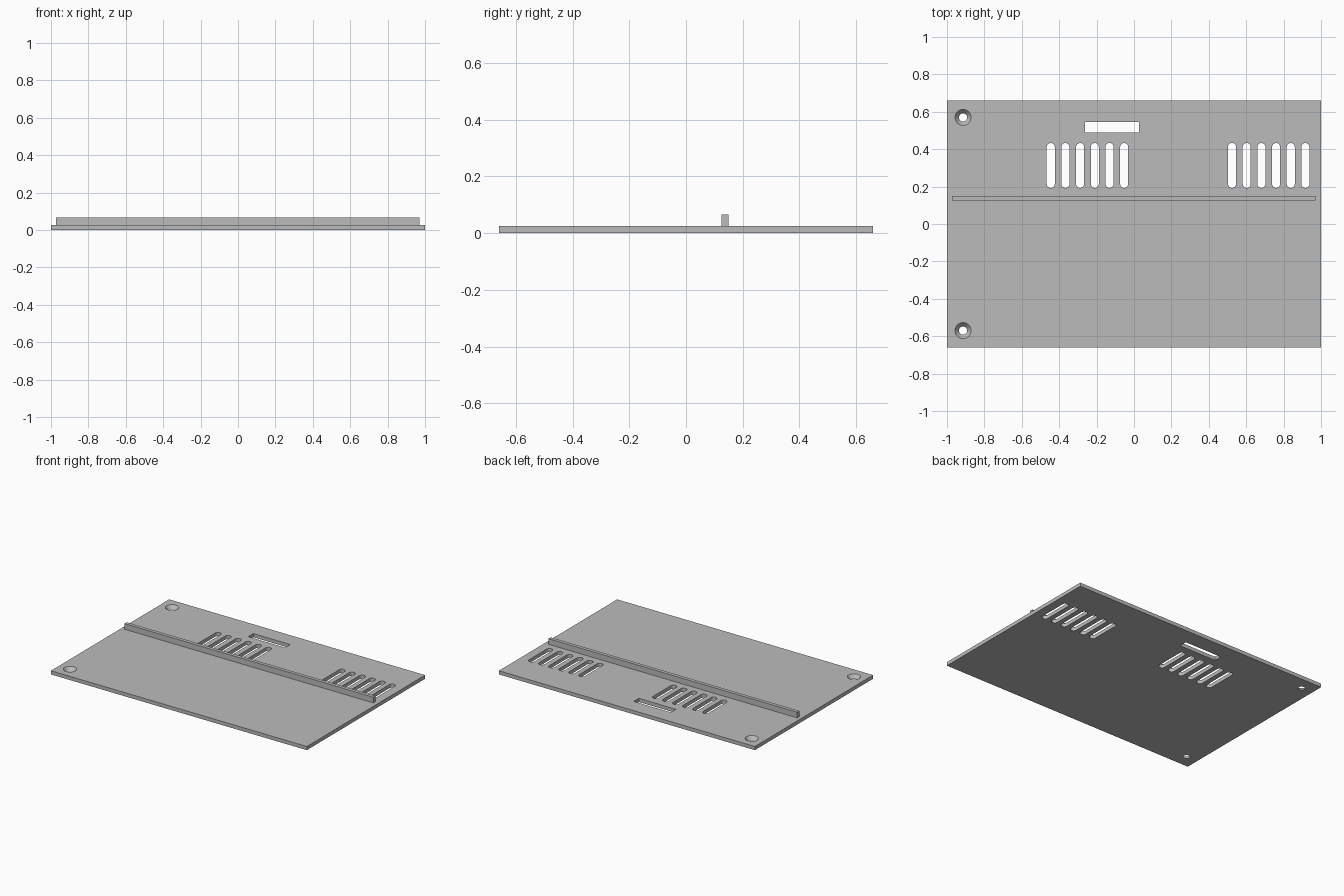
import bpy, bmesh
from math import sin, cos, pi

cube = bpy.data.objects.get("Cube")
if cube:
    bpy.data.objects.remove(cube, do_unlink=True)

WIDTH, DEPTH, THICK = 2.0, 1.32, 0.026
RIB_TOP = 0.066

grey = bpy.data.materials.new("plain grey")
grey.use_nodes = True
colour = (0.5, 0.5, 0.5, 1)
grey.diffuse_color = colour
grey.node_tree.nodes["Principled BSDF"].inputs["Base Color"].default_value = colour


def make_object(name, bm):
    bmesh.ops.recalc_face_normals(bm, faces=bm.faces)
    mesh = bpy.data.meshes.new(name)
    bm.to_mesh(mesh)
    bm.free()
    mesh.materials.append(grey)
    obj = bpy.data.objects.new(name, mesh)
    bpy.context.collection.objects.link(obj)
    return obj


def add_box(bm, x0, x1, y0, y1, z0, z1):
    verts = bmesh.ops.create_cube(bm, size=1)["verts"]
    for v in verts:
        v.co.x = x1 if v.co.x > 0 else x0
        v.co.y = y1 if v.co.y > 0 else y0
        v.co.z = z1 if v.co.z > 0 else z0


def add_loft(bm, bottom, top, z0, z1):
    low = [bm.verts.new((x, y, z0)) for x, y in bottom]
    high = [bm.verts.new((x, y, z1)) for x, y in top]
    bm.faces.new(low[::-1])
    bm.faces.new(high)
    n = len(low)
    for i in range(n):
        j = (i + 1) % n
        bm.faces.new((low[i], low[j], high[j], high[i]))


def circle(x, y, r, n=32):
    return [(x + r * cos(2 * pi * i / n), y + r * sin(2 * pi * i / n)) for i in range(n)]


def stadium(x, y0, y1, r, n=12):
    # Upright slot outline with half-round ends
    arc = [(r * cos(pi * i / n), r * sin(pi * i / n)) for i in range(n + 1)]
    return ([(x + a, y1 - r + b) for a, b in arc]
            + [(x - a, y0 + r - b) for a, b in arc])


# Base plate
bm = bmesh.new()
add_box(bm, -WIDTH / 2, WIDTH / 2, -DEPTH / 2, DEPTH / 2, 0, THICK)
plate = make_object("base_plate", bm)

# Openings: two rows of vent slots, a rectangular slot, countersunk screw holes
bm = bmesh.new()
for start in (-0.445, 0.524):
    for i in range(6):
        outline = stadium(start + i * 0.0785, 0.193, 0.433, 0.0215)
        add_loft(bm, outline, outline, -0.02, THICK + 0.02)
add_box(bm, -0.262, 0.027, 0.488, 0.545, -0.02, THICK + 0.02)
slope = (0.043 - 0.022) / THICK
for y in (-0.57, 0.57):
    add_loft(bm, circle(-0.914, y, 0.022 - slope * 0.01),
             circle(-0.914, y, 0.043 + slope * 0.01), -0.01, THICK + 0.01)
cutter = make_object("opening_cutter", bm)

mod = plate.modifiers.new("openings", "BOOLEAN")
mod.operation = "DIFFERENCE"
mod.solver = "EXACT"
mod.object = cutter
bpy.context.view_layer.objects.active = plate
plate.select_set(True)
bpy.ops.object.modifier_apply(modifier=mod.name)
bpy.data.objects.remove(cutter, do_unlink=True)
bpy.ops.object.shade_smooth_by_angle(angle=pi / 6)

# Raised rib across the plate
bm = bmesh.new()
add_box(bm, -0.974, 0.97, 0.125, 0.15, THICK - 0.002, RIB_TOP)
make_object("raised_rib", bm)
